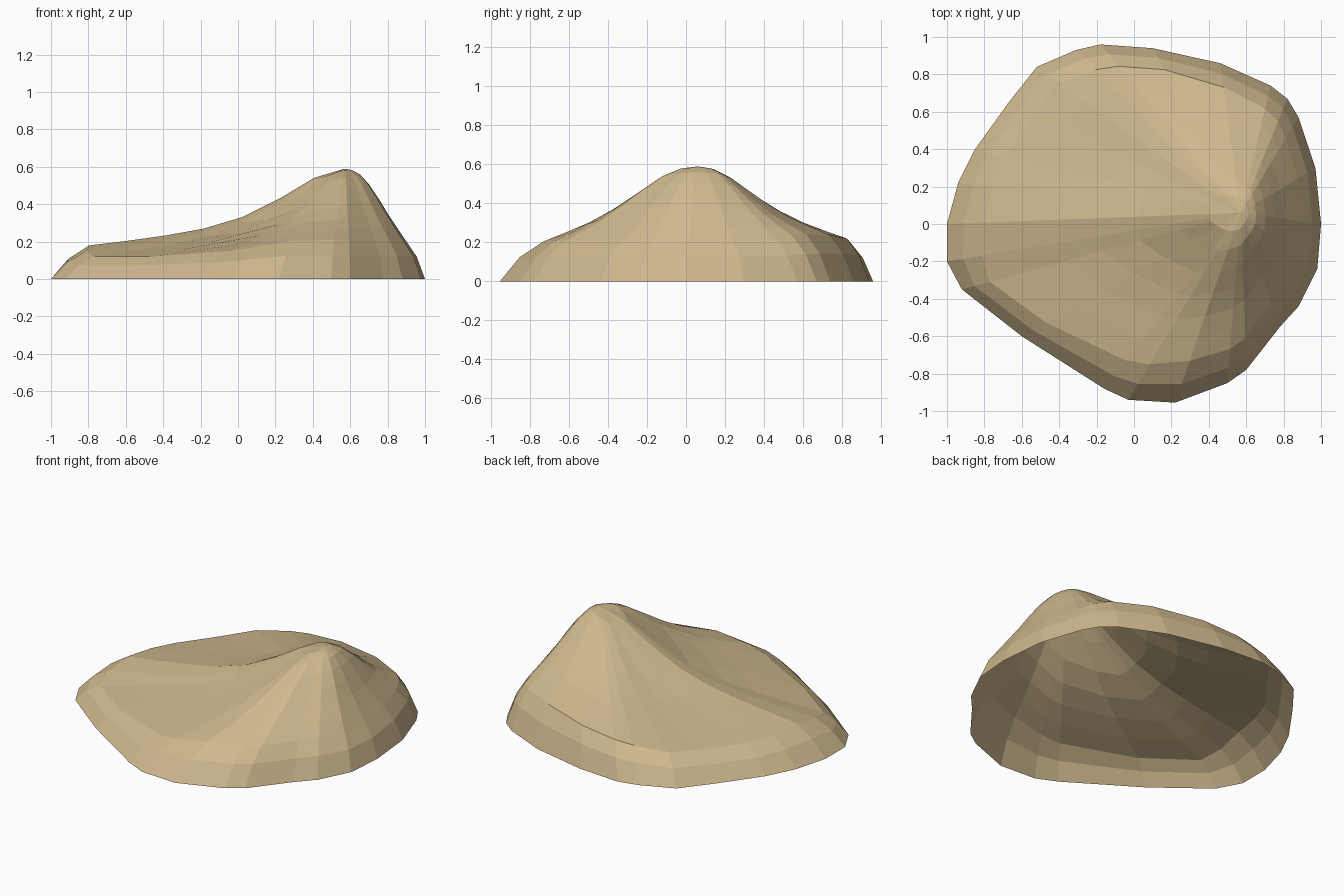
import bpy, bmesh
from mathutils import Vector

if "Cube" in bpy.data.objects:
    bpy.data.objects.remove(bpy.data.objects["Cube"])

PEAK = Vector((0.57, 0.06, 0.59))

# Base outline: x, y, rim inset toward peak, rim height, slope shape (0 hollow .. 2 bulging)
OUTLINE = [
    (1.00, 0.00, .23, .20, 2.0), (.97, .30, .24, .21, 1.9), (.88, .57, .22, .22, 1.7),
    (.82, .67, .20, .23, 1.4), (.73, .74, .18, .24, 1.1), (.46, .86, .16, .24, 0.9),
    (.10, .94, .13, .22, 0.7), (-.18, .96, .13, .20, 0.5), (-.31, .93, .12, .19, 0.4),
    (-.52, .84, .11, .17, 0.25), (-.67, .65, .11, .16, 0.15), (-.85, .40, .11, .16, 0.05),
    (-.94, .22, .12, .17, 0.0), (-1.0, .00, .13, .18, 0.0), (-1.0, -.20, .12, .15, 0.0),
    (-.92, -.35, .10, .12, 0.05), (-.60, -.60, .11, .12, 0.2), (-.16, -.88, .16, .15, 0.5),
    (-.03, -.94, .19, .17, 0.65), (.22, -.955, .22, .205, 0.9), (.50, -.85, .20, .21, 1.1),
    (.60, -.78, .20, .21, 1.3), (.78, -.55, .22, .21, 1.6), (.88, -.44, .23, .21, 1.8),
    (.98, -.24, .23, .20, 2.0),
]

# Height profiles from rim to peak
STEPS = (.15, .30, .45, .60, .75, .88)
HOLLOW = (.06, .13, .22, .37, .62, .88)
EVEN = (.13, .27, .45, .66, .86, .97)
BULGE = (.19, .38, .59, .78, .92, .98)


def rise(i, c):
    if c < 1:
        return HOLLOW[i] + (EVEN[i] - HOLLOW[i]) * c
    return EVEN[i] + (BULGE[i] - EVEN[i]) * (c - 1)


def column(x, y, inset, rim_z, c):
    """Points climbing from the base edge over the rim toward the peak."""
    base = Vector((x, y, 0))

    def at(f, z):
        p = base.lerp(PEAK, f)
        p.z = z
        return p
    pts = [base, at(inset * .45, rim_z * .6), at(inset, rim_z)]
    for i, t in enumerate(STEPS):
        pts.append(at(inset + (1 - inset) * t, rim_z + (PEAK.z - rim_z) * rise(i, c)))
    return pts


# Open-bottomed rock shell
bm = bmesh.new()
cols = [[bm.verts.new(p) for p in column(*row)] for row in OUTLINE]
top = bm.verts.new(PEAK)
for a, b in zip(cols, cols[1:] + cols[:1]):
    for k in range(len(a) - 1):
        bm.faces.new((a[k], b[k], b[k + 1], a[k + 1]))
    bm.faces.new((a[-1], b[-1], top))
bmesh.ops.recalc_face_normals(bm, faces=bm.faces)
if sum(f.normal.z for f in bm.faces) < 0:
    bmesh.ops.reverse_faces(bm, faces=bm.faces)
mesh = bpy.data.meshes.new("rock_mound")
bm.to_mesh(mesh)
bm.free()
rock = bpy.data.objects.new("rock_mound", mesh)
bpy.context.collection.objects.link(rock)

# Sandy colour
mat = bpy.data.materials.new("sandstone")
mat.diffuse_color = (0.62, 0.48, 0.27, 1)
mat.use_nodes = True
mat.node_tree.nodes["Principled BSDF"].inputs["Base Color"].default_value = mat.diffuse_color
mesh.materials.append(mat)
